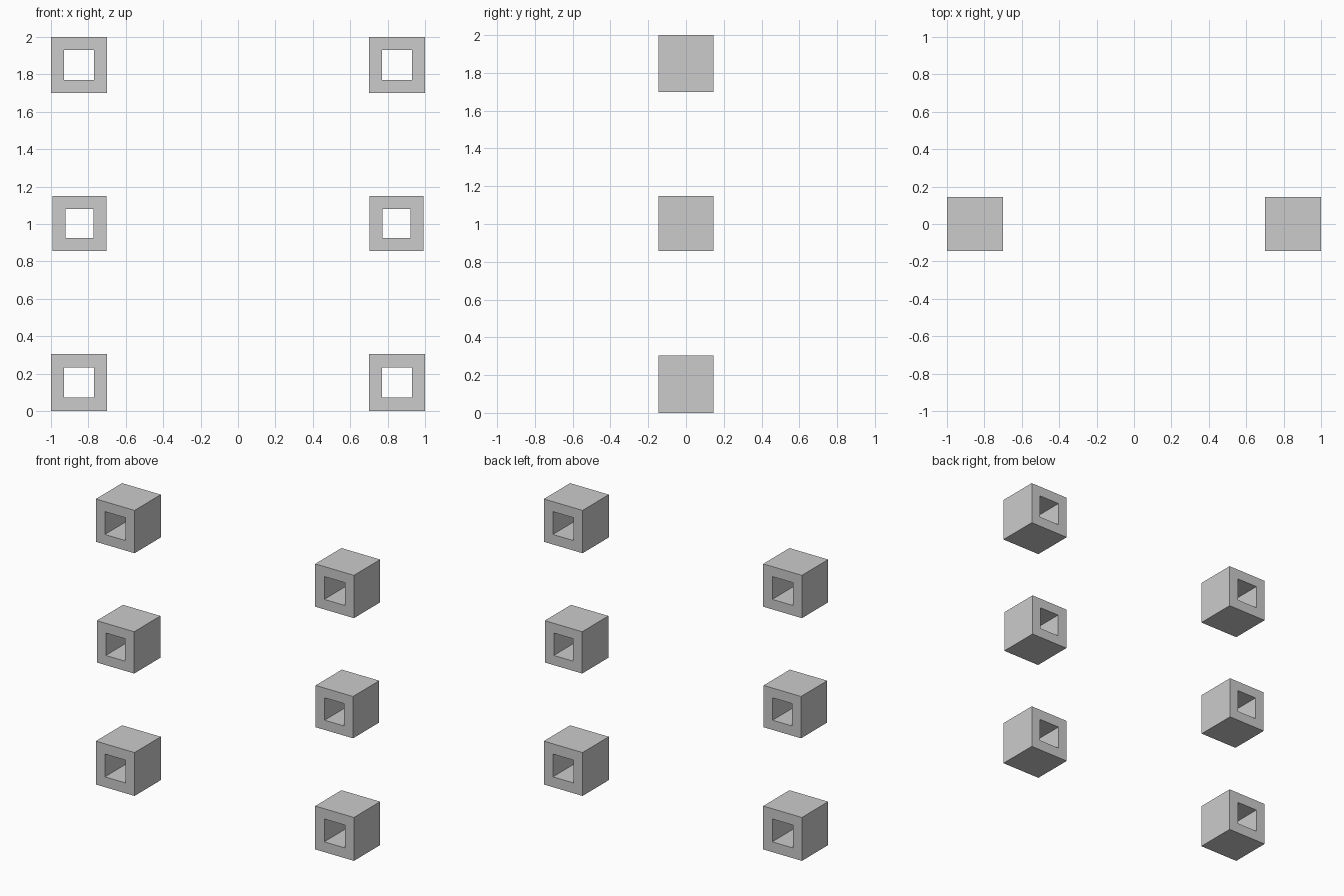
import bpy, bmesh

if "Cube" in bpy.data.objects:
    bpy.data.objects.remove(bpy.data.objects["Cube"])

DEPTH = 0.145  # half depth along y


def square_tube(name, cx, cz, w, h, hole_w, hole_h):
    """Block with a rectangular hole running through it front to back."""
    bm = bmesh.new()
    corners = [(-1, -1), (1, -1), (1, 1), (-1, 1)]

    def ring(rw, rh, y):
        return [bm.verts.new((sx * rw / 2, y, sz * rh / 2)) for sx, sz in corners]

    # Outer front, outer back, hole back, hole front: joined in a closed loop
    rings = [ring(w, h, -DEPTH), ring(w, h, DEPTH),
             ring(hole_w, hole_h, DEPTH), ring(hole_w, hole_h, -DEPTH)]
    for a, b in zip(rings, rings[1:] + rings[:1]):
        for i in range(4):
            j = (i + 1) % 4
            bm.faces.new((a[i], a[j], b[j], b[i]))
    bmesh.ops.recalc_face_normals(bm, faces=bm.faces)
    mesh = bpy.data.meshes.new(name)
    bm.to_mesh(mesh)
    bm.free()
    obj = bpy.data.objects.new(name, mesh)
    obj.location = (cx, 0, cz)
    bpy.context.collection.objects.link(obj)


# Two mirrored columns of three hollow blocks; the middle pair is slightly smaller
for side, sx in (("left", -1), ("right", 1)):
    square_tube(f"{side}_top_block", sx * 0.85, 1.85, 0.30, 0.30, 0.16, 0.16)
    square_tube(f"{side}_middle_block", sx * 0.848, 1.003, 0.29, 0.293, 0.15, 0.157)
    square_tube(f"{side}_bottom_block", sx * 0.85, 0.152, 0.30, 0.304, 0.16, 0.16)
